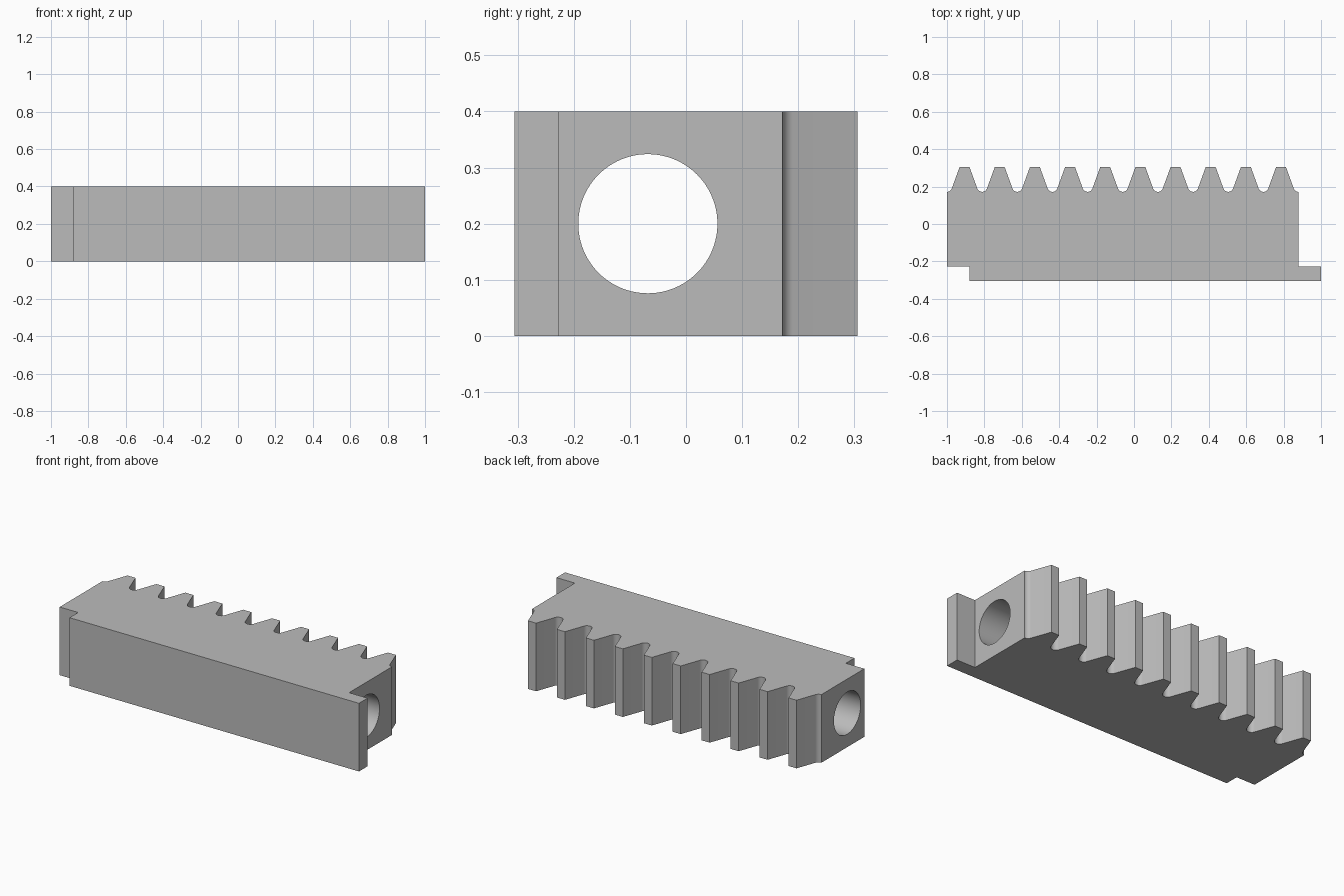
import bpy
import bmesh
from math import radians, sin, cos, tan, pi

cube = bpy.data.objects.get("Cube")
if cube:
    bpy.data.objects.remove(cube, do_unlink=True)

# Main dimensions
HEIGHT = 0.4
LEFT, RIGHT = -1.0, 0.88
FRONT, STEP, ROOT, TIP = -0.306, -0.226, 0.172, 0.306
TEETH = 10
PITCH = (RIGHT - LEFT) / TEETH
TIP_HALF = 0.026
FLANK = radians(20)
ARC_STEPS = 10

# Radius of the full round between two teeth, tangent to both flanks
gap = PITCH / 2 - TIP_HALF - (TIP - ROOT) * tan(FLANK)
ROUND = gap * cos(FLANK) / (1 - sin(FLANK))


def half_tooth():
    """Right half of a tooth: tip corner, then the round down to the root."""
    points = [(TIP_HALF, TIP)]
    for i in range(ARC_STEPS + 1):
        a = pi + FLANK + (pi / 2 - FLANK) * i / ARC_STEPS
        points.append((PITCH / 2 + ROUND * cos(a), ROOT + ROUND + ROUND * sin(a)))
    return points


# Outline: stepped joint at both ends, toothed edge at the back
right_half = half_tooth()
left_half = [(-x, y) for x, y in reversed(right_half)]
outline = [(LEFT, STEP), (-RIGHT, STEP), (-RIGHT, FRONT),
           (-LEFT, FRONT), (-LEFT, STEP), (RIGHT, STEP)]
edge = [(LEFT, ROOT)]
for n in range(TEETH):
    centre = LEFT + PITCH * (n + 0.5)
    edge += [(centre + x, y) for x, y in left_half[1:] + right_half]
outline += reversed(edge)

bm = bmesh.new()
base = bm.faces.new([bm.verts.new((x, y, 0)) for x, y in outline])
top = bmesh.ops.extrude_face_region(bm, geom=[base])["geom"]
bmesh.ops.translate(bm, vec=(0, 0, HEIGHT),
                    verts=[v for v in top if isinstance(v, bmesh.types.BMVert)])
bmesh.ops.recalc_face_normals(bm, faces=bm.faces)
mesh = bpy.data.meshes.new("toothed_rack")
bm.to_mesh(mesh)
bm.free()
rack = bpy.data.objects.new("toothed_rack", mesh)
bpy.context.collection.objects.link(rack)

# Plain grey material
grey = bpy.data.materials.new("plain grey")
grey.use_nodes = True
colour = (0.5, 0.5, 0.5, 1)
grey.diffuse_color = colour
grey.node_tree.nodes["Principled BSDF"].inputs["Base Color"].default_value = colour
mesh.materials.append(grey)

# Round bore along the whole length
bpy.ops.mesh.primitive_cylinder_add(vertices=96, radius=0.124, depth=3,
                                    location=(0, -0.068, HEIGHT / 2),
                                    rotation=(0, pi / 2, 0))
cutter = bpy.context.object
cutter.name = "bore_cutter"
cutter.hide_render = True
cutter.data.materials.append(grey)
bore = rack.modifiers.new("bore", 'BOOLEAN')
bore.operation = 'DIFFERENCE'
bore.solver = 'EXACT'
bore.object = cutter

bpy.ops.object.select_all(action='DESELECT')
rack.select_set(True)
bpy.context.view_layer.objects.active = rack
bpy.ops.object.modifier_apply(modifier=bore.name)
bpy.data.objects.remove(cutter, do_unlink=True)

# Smooth rounds and bore, crisp edges elsewhere
bpy.ops.object.shade_smooth_by_angle(angle=radians(25))
